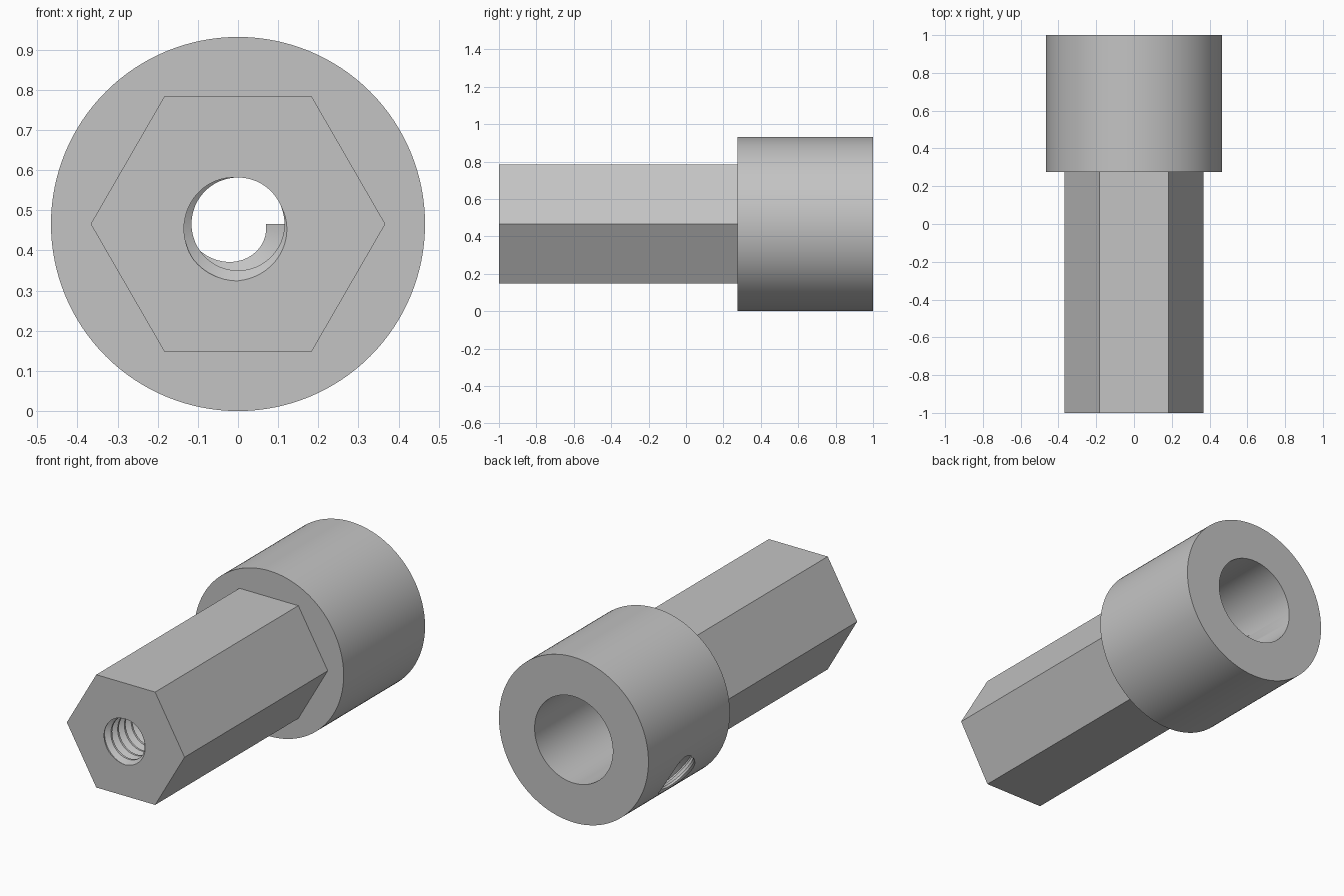
import bpy
import bmesh
from math import pi, sin, cos, radians
from mathutils import Matrix, Vector

if "Cube" in bpy.data.objects:
    bpy.data.objects.remove(bpy.data.objects["Cube"], do_unlink=True)

AXIS_Z = 0.466          # height of the main axis
COLLAR_R = 0.466
COLLAR_Y = 0.275        # where the collar starts
PITCH = 0.06
SEGMENTS = 48
MINOR, MAJOR = 0.116, 0.142

steel = bpy.data.materials.new("plain_grey_steel")
steel.use_nodes = True
grey = (0.55, 0.55, 0.55, 1)
steel.diffuse_color = grey
steel.node_tree.nodes["Principled BSDF"].inputs["Base Color"].default_value = grey


def add_object(name, bm):
    bmesh.ops.recalc_face_normals(bm, faces=bm.faces)
    mesh = bpy.data.meshes.new(name)
    bm.to_mesh(mesh)
    bm.free()
    mesh.materials.append(steel)
    obj = bpy.data.objects.new(name, mesh)
    bpy.context.collection.objects.link(obj)
    return obj


def along(direction, origin):
    """Matrix that turns local z to the given direction."""
    turn = Vector((0, 0, 1)).rotation_difference(Vector(direction))
    return Matrix.Translation(origin) @ turn.to_matrix().to_4x4()


def prism(name, radius, y0, y1, sides):
    bm = bmesh.new()
    bmesh.ops.create_cone(bm, cap_ends=True, segments=sides, radius1=radius,
                          radius2=radius, depth=y1 - y0)
    # first corner lies on the x axis
    corner = max(bm.verts, key=lambda v: v.co.x)
    spin = 0 if abs(corner.co.x - radius) < 1e-4 else pi / sides
    place = along((0, -1, 0), (0, (y0 + y1) / 2, AXIS_Z))
    bm.transform(place @ Matrix.Rotation(spin, 4, "Z"))
    return add_object(name, bm)


def thread_cutter(name, start, turns, place):
    """Closed screw shape: a groove profile wound in a helix."""
    profile = [(0, MINOR), (0.2, MINOR), (0.52, MAJOR), (0.66, MAJOR)]
    bm = bmesh.new()
    count = turns * SEGMENTS
    rows = []
    for i in range(count + SEGMENTS + 1):
        a = 2 * pi * i / SEGMENTS
        points = profile if i <= count else profile[:1]
        rows.append([bm.verts.new((r * cos(a), r * sin(a),
                                   start + PITCH * (i / SEGMENTS + f)))
                     for f, r in points])
    for i in range(count):
        left = rows[i] + [rows[i + SEGMENTS][0]]
        right = rows[i + 1] + [rows[i + 1 + SEGMENTS][0]]
        for k in range(len(profile)):
            bm.faces.new((left[k], right[k], right[k + 1], left[k + 1]))
    # close both ends with a fan
    low = bm.verts.new((0, 0, start))
    high = bm.verts.new((0, 0, start + PITCH * (turns + 1)))
    middle = start + PITCH * (turns + 1) / 2
    for edge in [e for e in bm.edges if e.is_boundary]:
        tip = low if edge.verts[0].co.z < middle else high
        bm.faces.new((edge.verts[0], edge.verts[1], tip))
    bm.transform(place)
    return add_object(name, bm)


def combine(target, other, operation):
    mod = target.modifiers.new(operation.lower(), "BOOLEAN")
    mod.operation = operation
    mod.solver = "EXACT"
    mod.object = other
    bpy.context.view_layer.objects.active = target
    bpy.ops.object.modifier_apply(modifier=mod.name)
    bpy.data.objects.remove(other, do_unlink=True)


# Hexagonal shank joined to the round collar
body = prism("hex_shank_with_collar", 0.367, -1, 0.5, 6)
combine(body, prism("collar", COLLAR_R, COLLAR_Y, 1, 128), "UNION")

# Plain bore in the back of the collar
combine(body, prism("bore_cutter", 0.244, 0.3, 1.2, 96), "DIFFERENCE")

# Threaded hole through the shank
turns = 25
start = 1 - PITCH * 22.264
combine(body, thread_cutter("shank_thread_cutter", start, turns,
                            Matrix.Translation((0, 0, AXIS_Z)) @ Matrix.Rotation(pi / 2, 4, "X")),
        "DIFFERENCE")

# Threaded set-screw hole through one side of the collar
tilt = radians(30)
side = along((-cos(tilt), 0, -sin(tilt)), (0, (COLLAR_Y + 1) / 2, AXIS_Z))
combine(body, thread_cutter("screw_thread_cutter", 0.04, 9, side), "DIFFERENCE")

# Smooth round walls, sharp edges elsewhere
bpy.ops.object.select_all(action="DESELECT")
body.select_set(True)
bpy.context.view_layer.objects.active = body
bpy.ops.object.shade_smooth_by_angle(angle=radians(25))
